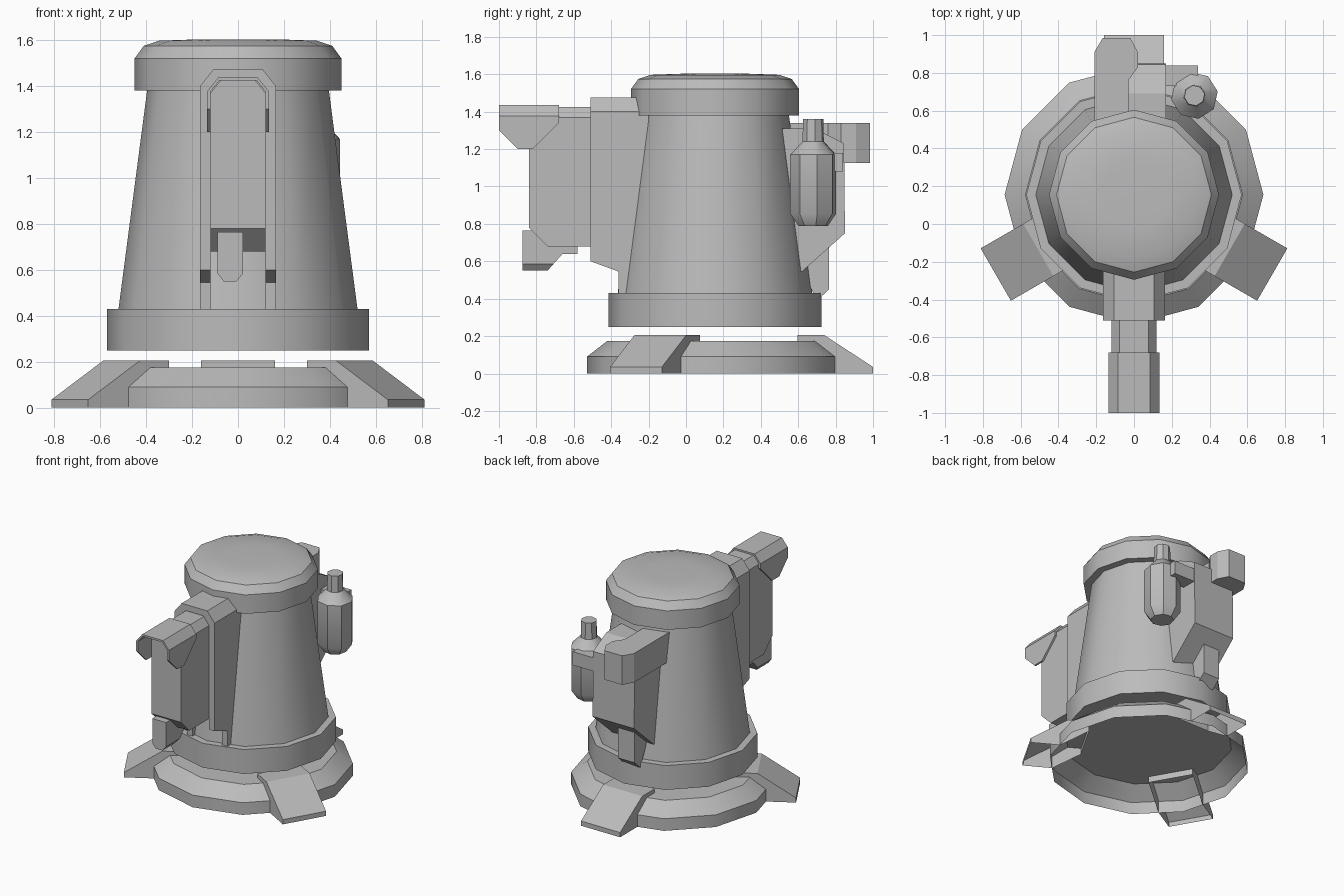
import bpy, bmesh, math
from mathutils import Vector, Matrix

cube = bpy.data.objects.get("Cube")
if cube:
    bpy.data.objects.remove(cube, do_unlink=True)

grey = bpy.data.materials.new("plain_grey")
grey.use_nodes = True
COLOUR = (0.5, 0.5, 0.5, 1)
grey.diffuse_color = COLOUR
grey.node_tree.nodes["Principled BSDF"].inputs["Base Color"].default_value = COLOUR

CY = 0.155  # axis of the round body


def finish(name, bm, angle=35):
    bmesh.ops.recalc_face_normals(bm, faces=bm.faces)
    mesh = bpy.data.meshes.new(name)
    bm.to_mesh(mesh)
    bm.free()
    mesh.materials.append(grey)
    ob = bpy.data.objects.new(name, mesh)
    bpy.context.collection.objects.link(ob)
    bpy.ops.object.select_all(action='DESELECT')
    ob.select_set(True)
    bpy.context.view_layer.objects.active = ob
    bpy.ops.object.shade_smooth_by_angle(angle=math.radians(angle))
    return ob


def lathe(name, profile, sides, centre, turn=0, close_bottom=True):
    """Stack of rings from (radius, height) pairs, closed on top."""
    bm = bmesh.new()
    rings = []
    for r, z in profile:
        rings.append([bm.verts.new((centre[0] + r * math.cos(turn + math.tau * i / sides),
                                    centre[1] + r * math.sin(turn + math.tau * i / sides), z))
                      for i in range(sides)])
    for a, b in zip(rings, rings[1:]):
        for i in range(sides):
            j = (i + 1) % sides
            bm.faces.new((a[i], a[j], b[j], b[i]))
    bm.faces.new(rings[-1])
    if close_bottom:
        bm.faces.new(rings[0][::-1])
    return finish(name, bm)


def prism(axis, outline, lo, hi):
    """Outline extruded along an axis; the outline uses the other two axes in order."""
    bm = bmesh.new()

    def place(p, d):
        c = list(p)
        c.insert("xyz".index(axis), d)
        return bm.verts.new(c)
    a = [place(p, lo) for p in outline]
    b = [place(p, hi) for p in outline]
    bm.faces.new(a)
    bm.faces.new(b[::-1])
    for i in range(len(a)):
        j = (i + 1) % len(a)
        bm.faces.new((a[i], b[i], b[j], a[j]))
    bmesh.ops.recalc_face_normals(bm, faces=bm.faces)
    return bm


def box(lo, hi):
    return prism('z', [(lo[0], lo[1]), (hi[0], lo[1]), (hi[0], hi[1]), (lo[0], hi[1])], lo[2], hi[2])


def cut(bm, point, normal):
    """Slice away everything on the normal's side and cap the opening."""
    res = bmesh.ops.bisect_plane(bm, geom=bm.verts[:] + bm.edges[:] + bm.faces[:], plane_co=point,
                                 plane_no=normal, clear_outer=True)
    edges = [e for e in res["geom_cut"] if isinstance(e, bmesh.types.BMEdge)]
    bmesh.ops.holes_fill(bm, edges=edges, sides=0)


def half_arch(w, bottom, top, bevel):
    return [(w, bottom), (w, top - bevel), (w - bevel * 0.8, top)]


def arch_outline(w, bottom, top, bevel, thick):
    """Closed outline of a chamfered arch with an open middle."""
    outer = half_arch(w, bottom, top, bevel)
    inner = half_arch(w - thick, bottom, top - thick, bevel * 0.8)
    mirror = lambda pts: [(-x, z) for x, z in reversed(pts)]
    return outer + mirror(outer) + [(-x, z) for x, z in inner] + inner[::-1]


# Round base, collar, tapered tower and lid
lathe("base_plate", [(0.685, 0), (0.685, 0.09), (0.575, 0.175)], 12, (0, CY), close_bottom=False)
lathe("collar", [(0.57, 0.25), (0.57, 0.43)], 12, (0, CY))
lathe("tower", [(0.52, 0.43), (0.395, 1.385)], 12, (0, CY))
lathe("lid", [(0.45, 1.38), (0.45, 1.52), (0.41, 1.575), (0.345, 1.597), (0.18, 1.603)],
      12, (0, CY))

# Three feet, open underneath
for name, deg in (("back_foot", 90), ("left_foot", -30), ("right_foot", -150)):
    bm = prism('y', [(0.44, 0.205), (0.585, 0.205), (0.845, 0.035), (0.845, 0),
                     (0.64, 0), (0.44, 0.13)], -0.16, 0.16)
    bm.normal_update()
    under = [f for f in bm.faces if f.normal.z < -0.3]
    bmesh.ops.delete(bm, geom=under, context='FACES')
    bm.transform(Matrix.Translation((0, CY, 0)) @ Matrix.Rotation(math.radians(deg), 4, 'Z'))
    finish(name, bm, 20)

# Front arch around the housing, with two posts standing on the collar
bm = prism('y', arch_outline(0.165, 0.43, 1.475, 0.075, 0.045), -0.51, -0.2)
cut(bm, (0, -0.51, 0.6), Vector((0, -0.055, -0.15)))
finish("front_arch", bm, 20)
for name, s in (("left_post", 1), ("right_post", -1)):
    xs = sorted((s * 0.12, s * 0.165))
    finish(name, box((xs[0], -0.36, 0.43), (xs[1], -0.2, 0.6)), 20)

# Front housing
outline = half_arch(0.12, 0.68, 1.425, 0.055)
bm = prism('y', outline + [(-x, z) for x, z in reversed(outline)], -0.84, -0.2)
cut(bm, (0, -0.84, 0.78), Vector((0, -1, -1)))
finish("front_housing", bm, 20)

# Front hood, a thin shell with both lower corners cut off
bm = prism('y', arch_outline(0.134, 1.2, 1.437, 0.06, 0.014), -1, -0.68)
cut(bm, (0, -1, 1.3), Vector((0, -1, -1)))
cut(bm, (0, -0.68, 1.34), Vector((0, 1, -1)))
finish("front_hood", bm, 20)

# Hanging lug below the front housing
bm = prism('x', [(-0.875, 0.765), (-0.82, 0.765), (-0.73, 0.685), (-0.58, 0.685), (-0.58, 0.64),
                 (-0.66, 0.64), (-0.74, 0.55), (-0.875, 0.55)], -0.09, 0.022)
for s, x in ((-1, -0.09), (1, 0.022)):
    cut(bm, (x, 0, 0.585), Vector((s, 0, -0.8)))
finish("front_lug", bm, 20)

# Rear housing with its offset block and lug
bm = prism('x', [(0.4, 1.31), (0.69, 1.31), (0.845, 1.23), (0.85, 0.75), (0.62, 0.545),
                 (0.4, 0.545)], -0.17, 0.17)
finish("rear_housing", bm, 20)
bm = prism('z', [(-0.21, 0.45), (-0.21, 0.91), (-0.165, 0.985), (-0.02, 0.985), (0.02, 0.91),
                 (0.02, 0.83), (-0.03, 0.76), (-0.03, 0.45)], 1.125, 1.34)
finish("rear_block", bm, 20)
bm = prism('x', [(0.55, 0.7), (0.765, 0.7), (0.765, 0.45), (0.70, 0.39), (0.62, 0.55)],
           -0.115, 0.02)
finish("rear_lug", bm, 20)

# Canister and its bracket
finish("canister_bracket", box((0.16, 0.73, 1.08), (0.34, 0.84, 1.18)), 20)
lathe("canister", [(0.08, 0.79), (0.125, 0.855), (0.125, 1.17), (0.058, 1.24), (0.055, 1.36)],
      8, (0.32, 0.68), turn=math.radians(10))
